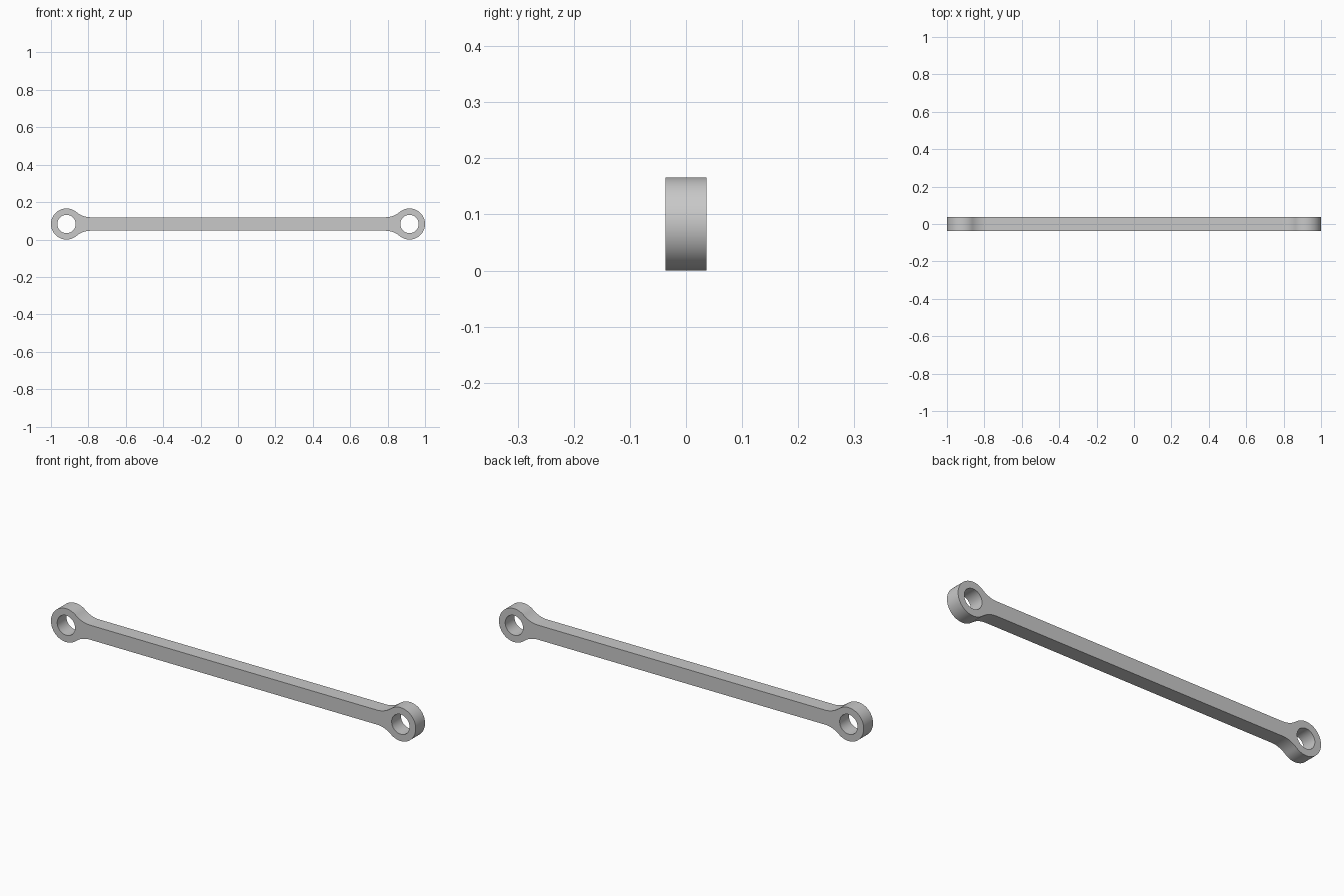
import bpy, bmesh, math
from mathutils import Matrix

if "Cube" in bpy.data.objects:
    bpy.data.objects.remove(bpy.data.objects["Cube"])

EYE_X, R, HOLE = 0.917, 0.083, 0.049     # eye centre, outer and hole radius
HALF_H, HALF_T, FILLET = 0.036, 0.0365, 0.12
MID_Z = R


def arc(cx, cz, r, a0, a1, n):
    return [(cx + r * math.cos(a0 + (a1 - a0) * i / n),
             cz + r * math.sin(a0 + (a1 - a0) * i / n)) for i in range(n + 1)]


# Fillet centre, tangent to both the eye and the straight bar
fz = HALF_H + FILLET
dx = math.sqrt((R + FILLET) ** 2 - fz ** 2)
tangent = math.atan2(fz, dx)

# Upper right quarter of the outline: eye tip, over the eye, down the fillet
quarter = arc(EYE_X, 0, R, 0, math.pi - tangent, 24)
quarter += arc(EYE_X - dx, fz, FILLET, -tangent, -math.pi / 2, 12)[1:]
upper = quarter + [(-x, z) for x, z in reversed(quarter)]
outline = upper + [(x, -z) for x, z in reversed(upper[1:-1])]
holes = [arc(s * EYE_X, 0, HOLE, 0, 2 * math.pi, 48)[:-1] for s in (-1, 1)]

# Fill the profile with its two holes and extrude it through the thickness
bm = bmesh.new()
edges = []
for loop in [outline] + holes:
    vs = [bm.verts.new((x, -HALF_T, z + MID_Z)) for x, z in loop]
    edges += [bm.edges.new((vs[i - 1], vs[i])) for i in range(len(vs))]
bmesh.ops.triangle_fill(bm, use_beauty=True, use_dissolve=False, edges=edges)
res = bmesh.ops.extrude_face_region(bm, geom=bm.faces[:], use_keep_orig=True)
moved = [g for g in res["geom"] if isinstance(g, bmesh.types.BMVert)]
bmesh.ops.transform(bm, matrix=Matrix.Translation((0, 2 * HALF_T, 0)), verts=moved)
bmesh.ops.recalc_face_normals(bm, faces=bm.faces[:])

mesh = bpy.data.meshes.new("link_rod")
bm.to_mesh(mesh)
bm.free()
rod = bpy.data.objects.new("link_rod", mesh)
bpy.context.collection.objects.link(rod)

# Plain grey metal
grey = bpy.data.materials.new("grey_metal")
grey.diffuse_color = (0.58, 0.58, 0.58, 1)
grey.use_nodes = True
grey.node_tree.nodes["Principled BSDF"].inputs["Base Color"].default_value = grey.diffuse_color
mesh.materials.append(grey)

bpy.context.view_layer.objects.active = rod
rod.select_set(True)
bpy.ops.object.shade_smooth_by_angle(angle=math.radians(30))
